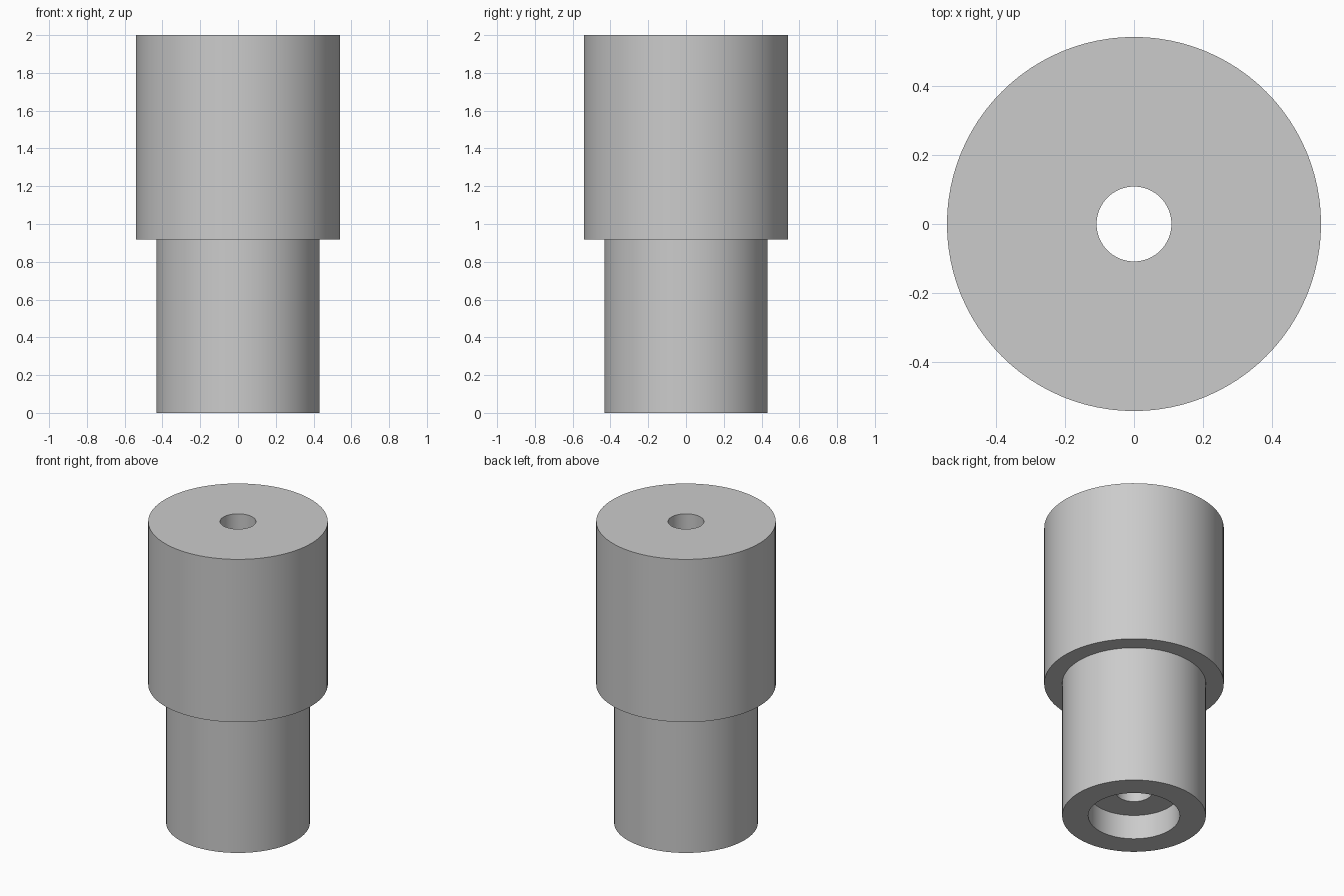
import bpy
import bmesh
import math

cube = bpy.data.objects.get("Cube")
if cube:
    bpy.data.objects.remove(cube, do_unlink=True)

SEGMENTS = 96
U = 2 / 18.5  # module: all dimensions are multiples of this

grey = bpy.data.materials.new("light grey")
grey.use_nodes = True
colour = (0.6, 0.6, 0.6, 1)
grey.diffuse_color = colour
grey.node_tree.nodes["Principled BSDF"].inputs["Base Color"].default_value = colour


def lathe(name, profile):
    """Revolve a closed (radius, height) profile around z."""
    bm = bmesh.new()
    rings = []
    for r, z in profile:
        angles = [2 * math.pi * i / SEGMENTS for i in range(SEGMENTS)]
        rings.append([bm.verts.new((r * U * math.cos(a), r * U * math.sin(a), z * U))
                      for a in angles])
    for low, high in zip(rings, rings[1:] + rings[:1]):
        for i in range(SEGMENTS):
            j = (i + 1) % SEGMENTS
            bm.faces.new((low[i], low[j], high[j], high[i]))
    bmesh.ops.recalc_face_normals(bm, faces=bm.faces)
    mesh = bpy.data.meshes.new(name)
    bm.to_mesh(mesh)
    bm.free()
    mesh.materials.append(grey)
    obj = bpy.data.objects.new(name, mesh)
    bpy.context.collection.objects.link(obj)
    bpy.ops.object.select_all(action='DESELECT')
    obj.select_set(True)
    bpy.context.view_layer.objects.active = obj
    bpy.ops.object.shade_smooth_by_angle(angle=math.radians(30))
    return obj


# Stepped bushing: narrow shank, wide head, through bore and bottom counterbore
lathe("stepped_bushing", [
    (2.55, 0), (4, 0), (4, 8.5), (5, 8.5),   # shank and shoulder
    (5, 18.5), (1, 18.5),                    # head and top face
    (1, 1.5), (2.55, 1.5),                   # bore and counterbore floor
])
